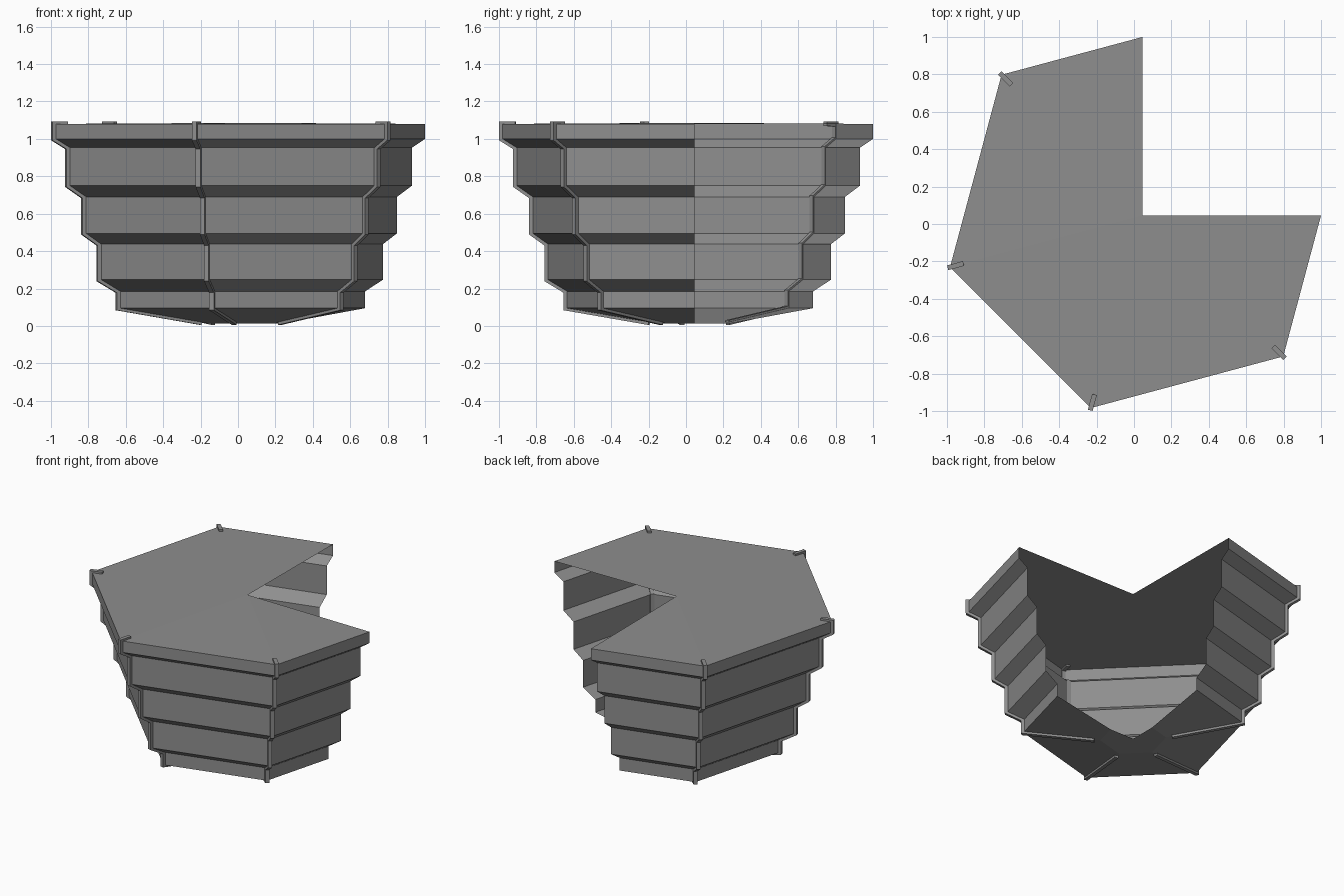
import bpy, bmesh, math
from mathutils import Vector

cube = bpy.data.objects.get("Cube")
if cube:
    bpy.data.objects.remove(cube, do_unlink=True)

# One grey for everything
grey = bpy.data.materials.new("stone grey")
grey.use_nodes = True
colour = (0.27, 0.27, 0.27, 1)
grey.diffuse_color = colour
grey.node_tree.nodes["Principled BSDF"].inputs["Base Color"].default_value = colour

CENTRE = Vector((0.045, 0.045, 0))
CORNERS = [-45, -105, -165, -225]
END = math.cos(math.radians(30)) / math.cos(math.radians(15))  # cut across a hexagon side
OUTLINE = [(0, END)] + [(a, 1) for a in CORNERS] + [(-270, END)]

# Stepped wall: (corner radius, height)
PROFILE = [(0.212, 0.013), (0.708, 0.095), (0.708, 0.185), (0.814, 0.247),
           (0.814, 0.437), (0.898, 0.495), (0.898, 0.69), (0.987, 0.75),
           (0.987, 0.953), (1.065, 1.0), (1.065, 1.08)]


def polar(angle, radius, z):
    a = math.radians(angle)
    return CENTRE + Vector((radius * math.cos(a), radius * math.sin(a), z))


def finish(bm, name):
    mesh = bpy.data.meshes.new(name)
    bm.to_mesh(mesh)
    bm.free()
    mesh.materials.append(grey)
    obj = bpy.data.objects.new(name, mesh)
    bpy.context.collection.objects.link(obj)
    return obj


def ring(bm, radius, z):
    return [bm.verts.new(polar(a, radius * f, z)) for a, f in OUTLINE]


# Stepped open wall, three quarters of a hexagon
bm = bmesh.new()
rings = [ring(bm, r, z) for r, z in PROFILE]
for low, high in zip(rings, rings[1:]):
    for j in range(len(OUTLINE) - 1):
        bm.faces.new((low[j + 1], low[j], high[j], high[j + 1]))
finish(bm, "stepped_wall")


# Thin floor and top sheets, fanned from the centre
def sheet(name, radius, z, middle_z, up):
    bm = bmesh.new()
    edge = ring(bm, radius, z)
    mid = bm.verts.new(CENTRE + Vector((0, 0, middle_z)))
    for a, b in zip(edge, edge[1:]):
        bm.faces.new((mid, b, a) if up else (mid, a, b))
    finish(bm, name)


sheet("floor_sheet", *PROFILE[0], PROFILE[0][1], False)
sheet("top_sheet", *PROFILE[-1], 1.086, True)


# Square ribs that follow the profile up each corner
def rib(name, angle, half=0.013):
    path = [Vector((0.25, 0.018))] + [Vector(p) for p in PROFILE[1:]] + [Vector((0.99, 1.081))]
    side = Vector((-math.sin(math.radians(angle)), math.cos(math.radians(angle)), 0)) * half
    bm = bmesh.new()
    loops = []
    for i, p in enumerate(path):
        before = (p - path[i - 1]).normalized() if i else (path[1] - p).normalized()
        after = (path[i + 1] - p).normalized() if i + 1 < len(path) else before
        n1, n2 = Vector((before.y, -before.x)), Vector((after.y, -after.x))
        mitre = (n1 + n2).normalized()
        mitre *= half / max(mitre.dot(n1), 0.5)
        outer, inner = p + mitre, p - mitre
        o, n = polar(angle, outer.x, outer.y), polar(angle, inner.x, inner.y)
        loops.append([bm.verts.new(v) for v in (o - side, o + side, n + side, n - side)])
    for a, b in zip(loops, loops[1:]):
        for k in range(4):
            m = (k + 1) % 4
            bm.faces.new((a[k], a[m], b[m], b[k]))
    bm.faces.new(loops[0][::-1])
    bm.faces.new(loops[-1])
    bmesh.ops.recalc_face_normals(bm, faces=bm.faces)
    finish(bm, name)


for name, angle in zip(("front_left", "front", "right", "back_right"), CORNERS):
    rib(name + "_corner_rib", angle)
